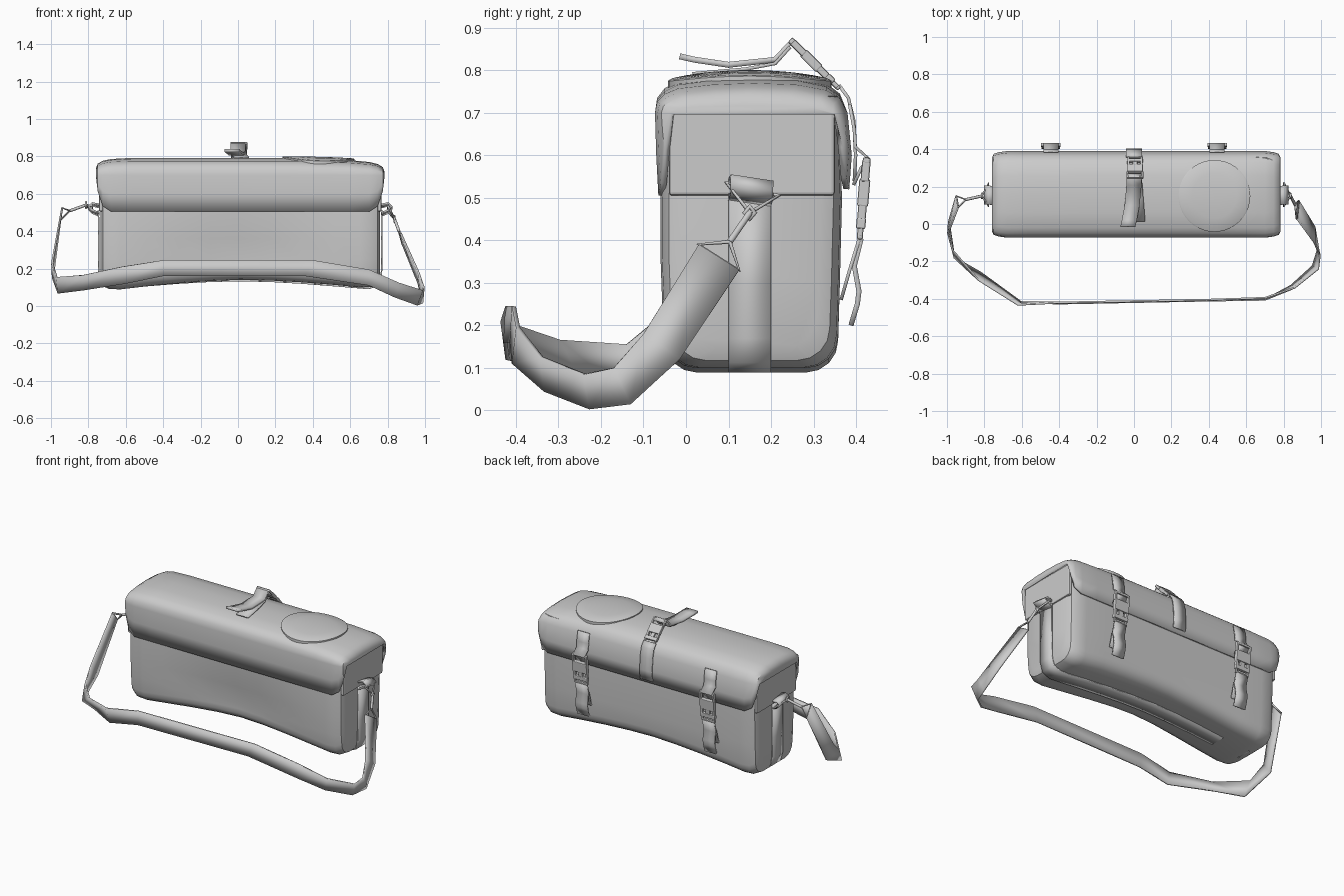
import bpy, bmesh, math
from mathutils import Matrix, Vector

if "Cube" in bpy.data.objects:
    bpy.data.objects.remove(bpy.data.objects["Cube"])


def make(name, verts, faces, thick=0, offset=0, angle=40):
    me = bpy.data.meshes.new(name)
    me.from_pydata([tuple(v) for v in verts], [], faces)
    bm = bmesh.new()
    bm.from_mesh(me)
    bmesh.ops.recalc_face_normals(bm, faces=bm.faces)
    bm.to_mesh(me)
    bm.free()
    ob = bpy.data.objects.new(name, me)
    bpy.context.collection.objects.link(ob)
    if thick:
        m = ob.modifiers.new("thickness", 'SOLIDIFY')
        m.thickness, m.offset = thick, offset
    bpy.ops.object.select_all(action='DESELECT')
    ob.select_set(True)
    bpy.context.view_layer.objects.active = ob
    bpy.ops.object.shade_smooth_by_angle(angle=math.radians(angle))
    return ob


def loft(name, rings, closed=True, caps=True, **kw):
    n = len(rings[0])
    verts = [p for r in rings for p in r]
    faces = []
    for i in range(len(rings) - 1):
        for j in range(n if closed else n - 1):
            k = (j + 1) % n
            faces.append((i * n + j, i * n + k, i * n + n + k, i * n + n + j))
    if caps:
        faces += [tuple(range(n)), tuple(range((len(rings) - 1) * n, len(rings) * n))]
    return make(name, verts, faces, **kw)


def strap(name, path, width, axis=(1, 0, 0), thick=0.008):
    a = Vector(axis) * width / 2
    return loft(name, [(Vector(p) - a, Vector(p) + a) for p in path],
                closed=False, caps=False, thick=thick)


def boxes(name, parts, matrix=Matrix(), bevel=0.004):
    bm = bmesh.new()
    for loc, size in parts:
        bmesh.ops.create_cube(bm, size=1, matrix=matrix @ Matrix.Translation(loc)
                              @ Matrix.Diagonal((*size, 1)))
    me = bpy.data.meshes.new(name)
    bm.to_mesh(me)
    bm.free()
    ob = bpy.data.objects.new(name, me)
    bpy.context.collection.objects.link(ob)
    b = ob.modifiers.new("bevel", 'BEVEL')
    b.width, b.segments = bevel, 2
    return ob


def wire(name, pts, r, cyclic=False):
    cu = bpy.data.curves.new(name, 'CURVE')
    cu.dimensions = '3D'
    cu.bevel_depth, cu.bevel_resolution, cu.use_fill_caps = r, 2, True
    sp = cu.splines.new('POLY')
    sp.points.add(len(pts) - 1)
    for p, q in zip(sp.points, pts):
        p.co = (*q, 1)
    sp.use_cyclic_u = cyclic
    ob = bpy.data.objects.new(name, cu)
    bpy.context.collection.objects.link(ob)


SHIFT = 0.012  # the bag sits slightly right of centre


def floor_z(x):
    return 0.14 - 0.048 * min(1, abs(x) / 0.66) ** 1.6 + 0.008 * x


# Bag body: sagging front, arched underside
def body_ring(x, inset):
    z0, r = floor_z(x), 0.075
    pts = [(-0.05, 0.74), (-0.056, 0.6), (-0.06, 0.5), (-0.06, 0.36), (-0.056, 0.25)]
    pts += [(-0.05 + r - r * math.cos(t), z0 + r - r * math.sin(t))
            for t in [i * math.pi / 8 for i in range(5)]]
    pts += [(0.358 - r + r * math.sin(t), z0 + r - r * math.cos(t))
            for t in [i * math.pi / 8 for i in range(5)]]
    pts += [(0.362, 0.3), (0.367, 0.5), (0.358, 0.74)]
    dent = 0.045 * max(0, math.cos(math.pi * x / 1.3)) ** 2
    out = []
    for y, z in pts:
        if y < 0.1:
            y += dent * max(0, 1 - abs(z - 0.27) / 0.27)
        y += inset * (1 if y < 0.03 else -1 if y > 0.27 else 0)
        z += inset if z < 0.2 else 0
        out.append((x + SHIFT, y, z))
    return out


ends = [(0.748, 0.05), (0.735, 0.02), (0.70, 0.004), (0.64, 0), (0.5, 0), (0.33, 0), (0.16, 0)]
stations = [(-x, i) for x, i in ends] + [(0, 0)] + ends[::-1]
loft("bag_body", [body_ring(x, i) for x, i in stations])

# Lid: domed top with front and back flaps
PROFILE = [(-0.065, 0.505), (-0.07, 0.6), (-0.073, 0.7), (-0.068, 0.735), (-0.05, 0.758),
           (-0.02, 0.775), (0.06, 0.787), (0.16, 0.792), (0.26, 0.787), (0.33, 0.77),
           (0.362, 0.745), (0.38, 0.70), (0.39, 0.6), (0.384, 0.52)]


def lid_ring(x, low, drop, inset):
    out = []
    for y, z in PROFILE:
        if z <= 0.7:
            z = 0.70 - (0.70 - z) * low
        else:
            z -= (drop + max(0, x - 0.3) * 0.04) * (z - 0.7) / 0.09
        out.append((x + SHIFT, y + inset * (1 if y < 0.1 else -1), z))
    return out


lid_ends = [(0.772, 0.02, 0.055, 0.035), (0.762, 0.45, 0.03, 0.015), (0.735, 0.85, 0.015, 0.006),
            (0.69, 1, 0.006, 0), (0.58, 1, 0, 0), (0.3, 1, 0, 0)]
lid_st = [(-x, *r) for x, *r in lid_ends] + [(0, 1, 0, 0)] + lid_ends[::-1]
loft("lid", [lid_ring(*s) for s in lid_st], closed=False, thick=0.014, offset=-1)

# Tucked end panels under the lid
for s, side in ((-1, "left"), (1, "right")):
    boxes(side + "_end_panel", [((s * 0.745 + SHIFT, 0.155, 0.61), (0.022, 0.39, 0.21))], bevel=0.008)

# Webbing band running down both ends and under the base
half = [(0.758, 0.51), (0.757, 0.3), (0.755, 0.17), (0.74, 0.115)] + \
       [(x, floor_z(x) - 0.004) for x in (0.69, 0.5, 0.33, 0.16)]
band = [(-x + SHIFT, 0.15, z) for x, z in half] + [(SHIFT, 0.15, 0.136)] + \
       [(x + SHIFT, 0.15, z) for x, z in half[::-1]]
strap("base_band", band, 0.1, axis=(0, 1, 0))

# Round patch on the lid
rings = []
for r, h in ((0.192, -0.012), (0.192, 0.006), (0.186, 0.009), (0.12, 0.011), (0.05, 0.012)):
    ring = []
    for i in range(40):
        a = i * math.pi / 20
        dx, dy = r * math.cos(a), r * math.sin(a)
        ring.append((0.43 + dx, 0.15 + dy, 0.786 - 0.03 * dx - 0.45 * dy * dy + h))
    rings.append(ring)
loft("round_patch", rings, angle=50)


# Side-release buckle: socket, prongs, clip plate and strap bars
def buckle(name, loc, tilt, k=1.0):
    m = Matrix.Translation(loc) @ Matrix.Rotation(tilt, 4, 'X') @ Matrix.Scale(k, 4)
    boxes(name, [((0, 0, 0.012), (0.1, 0.026, 0.065)), ((0, 0, 0.088), (0.106, 0.018, 0.014)),
                 ((-0.046, 0, 0.063), (0.013, 0.02, 0.05)), ((0.046, 0, 0.063), (0.013, 0.02, 0.05)),
                 ((-0.041, 0, -0.032), (0.016, 0.02, 0.04)), ((0.041, 0, -0.032), (0.016, 0.02, 0.04)),
                 ((0, 0, -0.032), (0.03, 0.016, 0.04)), ((0, 0, -0.06), (0.1, 0.022, 0.026)),
                 ((0, 0, -0.092), (0.094, 0.014, 0.012)), ((-0.041, 0, -0.078), (0.012, 0.014, 0.03)),
                 ((0.041, 0, -0.078), (0.012, 0.014, 0.03))], m)


# Two rear closures
for x, side in ((-0.445, "left"), (0.445, "right")):
    buckle(side + "_rear_buckle", (x, 0.417, 0.50), math.radians(-5))
    strap(side + "_upper_strap", [(x, 0.385, 0.72), (x, 0.396, 0.66), (x, 0.398, 0.62),
                                  (x, 0.43, 0.592), (x, 0.412, 0.57), (x, 0.394, 0.53)], 0.08)
    strap(side + "_lower_strap", [(x, 0.408, 0.405), (x, 0.385, 0.33), (x, 0.365, 0.26)], 0.08)
    strap(side + "_strap_tail", [(x, 0.412, 0.405), (x, 0.396, 0.34), (x, 0.407, 0.28),
                                 (x, 0.403, 0.25), (x, 0.388, 0.20)], 0.08, thick=0.012)

# Central closure over the lid
buckle("top_buckle", (0.005, 0.302, 0.815), math.radians(45), 0.85)
strap("top_rear_strap", [(0, 0.36, 0.765), (0, 0.382, 0.735), (0, 0.395, 0.68),
                         (0, 0.399, 0.6), (0, 0.396, 0.54)], 0.085)
strap("top_strap_tail", [(0, 0.265, 0.855), (0, 0.25, 0.87), (0, 0.21, 0.825), (-0.01, 0.1, 0.813),
                         (-0.025, 0.02, 0.825), (-0.033, -0.015, 0.833)], 0.08, thick=0.014)
strap("top_front_strap", [(0, 0.245, 0.855), (0.005, 0.21, 0.816), (0.01, 0.14, 0.803),
                          (0.02, 0.015, 0.792)], 0.08)

# Shoulder strap: upper and lower edge of the webbing
EDGES = [((0.87, 0.03, 0.39), (0.88, 0.125, 0.33)), ((0.965, -0.10, 0.18), (0.965, -0.015, 0.12)),
         ((0.993, -0.17, 0.10), (0.985, -0.13, 0.015)), ((0.985, -0.24, 0.085), (0.955, -0.225, 0.004)),
         ((0.86, -0.34, 0.125), (0.84, -0.33, 0.045)), ((0.70, -0.395, 0.195), (0.70, -0.405, 0.11)),
         ((0.40, -0.405, 0.245), (0.36, -0.41, 0.16)), ((-0.40, -0.42, 0.245), (-0.40, -0.425, 0.16)),
         ((-0.62, -0.432, 0.21), (-0.60, -0.42, 0.12)), ((-0.83, -0.30, 0.165), (-0.82, -0.26, 0.085)),
         ((-0.97, -0.14, 0.155), (-0.96, -0.18, 0.067)), ((-0.994, -0.05, 0.23), (-0.99, 0.01, 0.15)),
         ((-0.94, 0.09, 0.525), (-0.95, 0.15, 0.46))]
loft("shoulder_strap", EDGES, closed=False, caps=False, thick=0.01)

# End loops, triangular rings and clips
for s, side, (u, l) in ((1, "right", EDGES[0]), (-1, "left", EDGES[-1])):
    bx = s * 0.755 + SHIFT
    strap(side + "_loop", [(bx, 0.15, 0.49), (bx + s * 0.035, 0.155, 0.505), (bx + s * 0.055, 0.155, 0.525),
                           (bx + s * 0.035, 0.155, 0.543), (bx, 0.15, 0.535)], 0.1, axis=(0, 1, -0.15), thick=0.01)
    tip = Vector((bx + s * 0.07, 0.15, 0.465 if s > 0 else 0.54))
    wire(side + "_ring", [(bx + s * 0.035, 0.095, 0.535), (bx + s * 0.035, 0.218, 0.505), tip], 0.006, True)
    u, l = Vector(u), Vector(l)
    apex = (u + l) / 2 + (tip - (u + l) / 2) * 0.35
    wire(side + "_clip_post", [tip, apex], 0.008)
    wire(side + "_clip_ring", [u, l, apex], 0.006, True)
    wire(side + "_clip_hook", [tip + Vector((0, d, e)) for d, e in
                               ((-0.012, 0), (0, 0.015), (0.012, 0), (0, -0.015))], 0.006, True)
